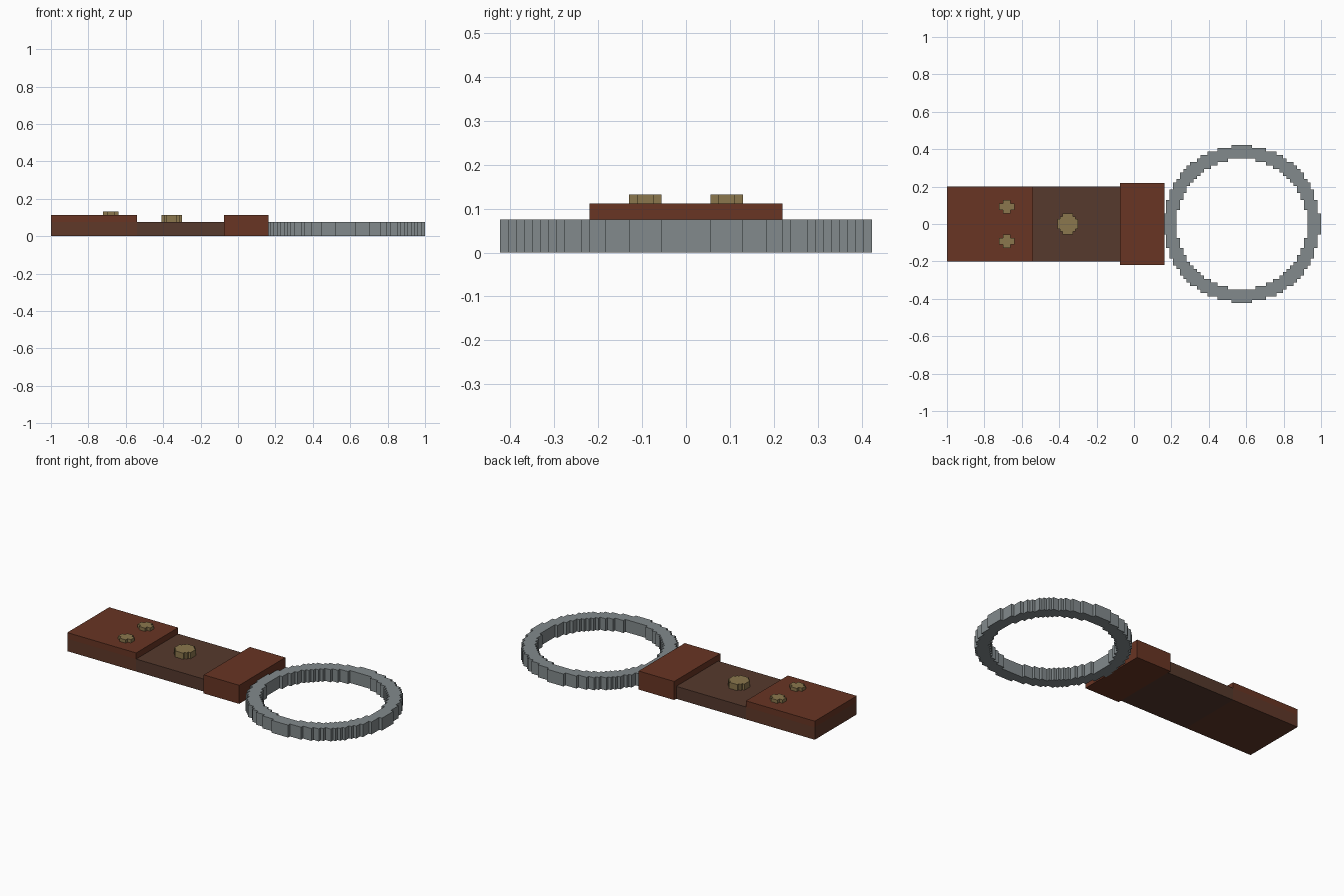
import bpy, bmesh, math

if "Cube" in bpy.data.objects:
    bpy.data.objects.remove(bpy.data.objects["Cube"])


def material(name, rgb):
    m = bpy.data.materials.new(name)
    m.diffuse_color = (*rgb, 1.0)
    m.use_nodes = True
    m.node_tree.nodes["Principled BSDF"].inputs["Base Color"].default_value = m.diffuse_color
    return m


STEEL = material("steel grey", (0.225, 0.255, 0.265))
RED = material("red brown leather", (0.138, 0.035, 0.017))
DARK = material("dark brown leather", (0.092, 0.041, 0.026))
MID = material("mid brown leather", (0.115, 0.040, 0.022))
BRASS = material("old brass", (0.26, 0.185, 0.075))


def finish(bm, name, mat):
    bmesh.ops.recalc_face_normals(bm, faces=bm.faces)
    mesh = bpy.data.meshes.new(name)
    bm.to_mesh(mesh)
    bm.free()
    mesh.materials.append(mat)
    obj = bpy.data.objects.new(name, mesh)
    bpy.context.collection.objects.link(obj)
    return obj


def block(name, x, y, z, mat):
    bm = bmesh.new()
    bmesh.ops.create_cube(bm, size=1)
    for v in bm.verts:
        for i, (lo, hi) in enumerate((x, y, z)):
            v.co[i] = lo if v.co[i] < 0 else hi
    return finish(bm, name, mat)


def stepped_disc(name, cx, cy, n, sx, sy, radius, z, mat, hole=0.0):
    """Disc or ring with a staircase outline, on an n x n grid of cells."""
    bm = bmesh.new()
    h = n // 2
    for i in range(-h, h):
        for j in range(-h, h):
            if hole < math.hypot(i + 0.5, j + 0.5) < radius:
                bm.faces.new([bm.verts.new((cx + a * sx, cy + b * sy, z[0]))
                              for a, b in ((i, j), (i + 1, j), (i + 1, j + 1), (i, j + 1))])
    bmesh.ops.remove_doubles(bm, verts=bm.verts, dist=1e-4)
    ext = bmesh.ops.extrude_face_region(bm, geom=bm.faces[:], use_keep_orig=True)
    for v in ext["geom"]:
        if isinstance(v, bmesh.types.BMVert):
            v.co.z = z[1]
    bmesh.ops.recalc_face_normals(bm, faces=bm.faces)
    bmesh.ops.dissolve_limit(bm, angle_limit=0.02, verts=bm.verts, edges=bm.edges)
    return finish(bm, name, mat)


# leather strap: lower layer, folded end and wide loop holding the ring
block("strap", (-0.54, -0.07), (-0.2, 0.2), (0, 0.075), DARK)
block("strap_end", (-1, -0.54), (-0.2, 0.2), (0, 0.075), MID)
block("folded_flap", (-1, -0.54), (-0.2, 0.2), (0.075, 0.112), RED)
block("ring_loop", (-0.075, 0.162), (-0.22, 0.22), (0, 0.112), RED)

# snap button and two rivets
stepped_disc("snap_button", -0.354, 0, 8, 0.0138, 0.0138, 4, (0.07, 0.112), BRASS)
for side, label in ((-1, "front"), (1, "back")):
    stepped_disc("rivet_" + label, -0.68, side * 0.0925, 4, 0.021, 0.0184, 2.0,
                 (0.105, 0.132), BRASS)

# split ring
stepped_disc("key_ring", 0.5765, 0, 46, 0.01842, 0.01842, 22.75, (0, 0.075), STEEL, hole=18.9)
